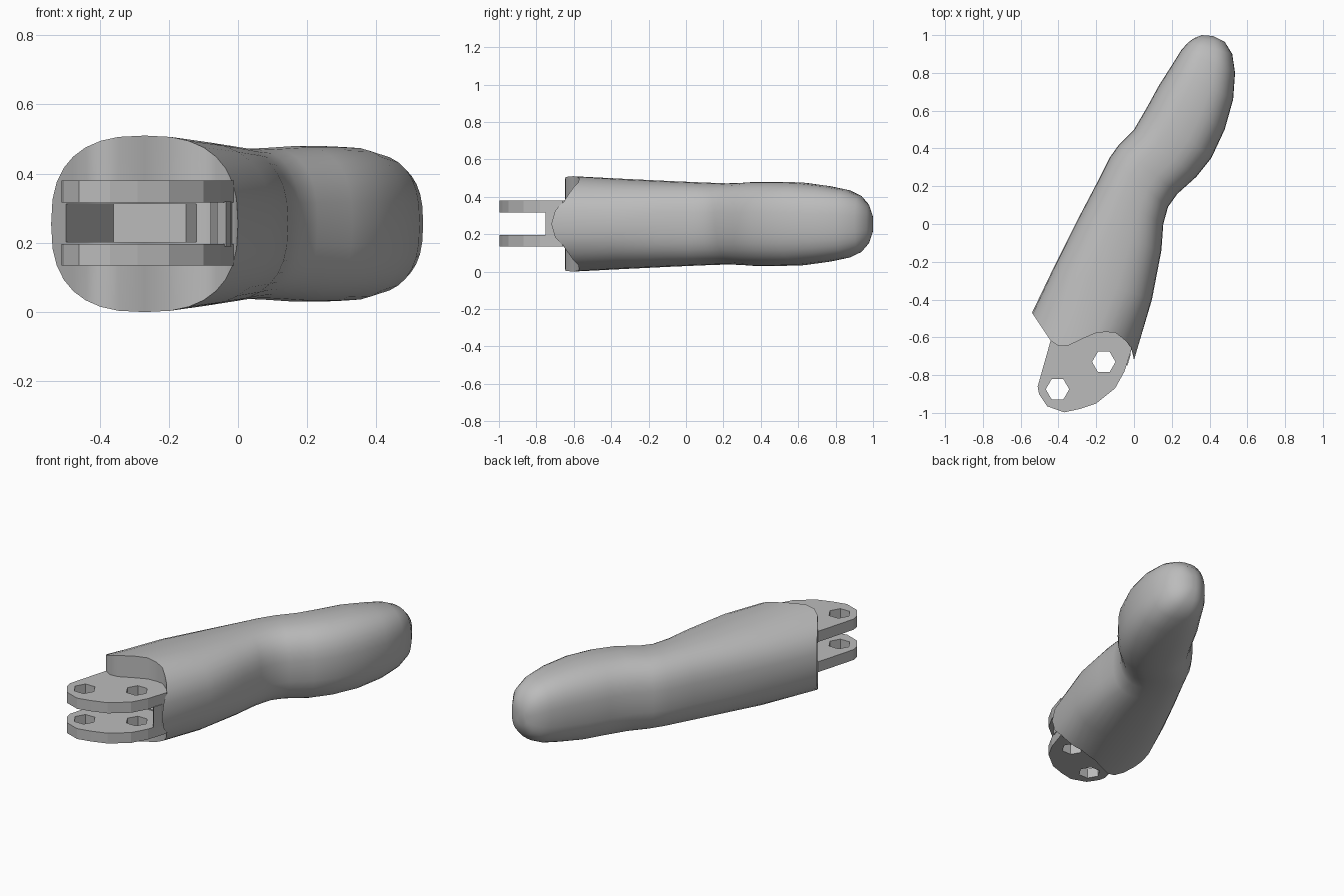
import bpy, bmesh, math
from mathutils import Vector

if "Cube" in bpy.data.objects:
    bpy.data.objects.remove(bpy.data.objects["Cube"])

MID = 0.255     # height of the symmetry plane
SIDES = 32

grey = bpy.data.materials.new("plain grey")
grey.use_nodes = True
grey.diffuse_color = (0.5, 0.5, 0.5, 1)
grey.node_tree.nodes["Principled BSDF"].inputs["Base Color"].default_value = (0.5, 0.5, 0.5, 1)


def finish(bm, name):
    bmesh.ops.recalc_face_normals(bm, faces=bm.faces)
    mesh = bpy.data.meshes.new(name)
    bm.to_mesh(mesh)
    bm.free()
    obj = bpy.data.objects.new(name, mesh)
    bpy.context.collection.objects.link(obj)
    mesh.materials.append(grey)
    return obj


def prism(name, outline, z0, z1):
    bm = bmesh.new()
    face = bm.faces.new([bm.verts.new((x, y, z0)) for x, y in outline])
    up = bmesh.ops.extrude_face_region(bm, geom=[face])["geom"]
    bmesh.ops.translate(bm, vec=(0, 0, z1 - z0),
                        verts=[v for v in up if isinstance(v, bmesh.types.BMVert)])
    return finish(bm, name)


def activate(obj):
    bpy.ops.object.select_all(action='DESELECT')
    obj.select_set(True)
    bpy.context.view_layer.objects.active = obj


def cut(obj, cutter):
    mod = obj.modifiers.new("cut", 'BOOLEAN')
    mod.operation, mod.solver, mod.object = 'DIFFERENCE', 'EXACT', cutter
    activate(obj)
    bpy.ops.object.modifier_apply(modifier=mod.name)
    bpy.data.objects.remove(cutter)


def wavy_end(x):
    """Depth of the curved front end at a given x."""
    pts = [(-.54, -.47), (-.44, -.62), (-.41, -.645), (-.37, -.65), (-.3, -.63), (-.25, -.59),
           (-.18, -.57), (-.1, -.575), (-.04, -.62), (-.012, -.66), (0, -.72)]
    for (xa, ya), (xb, yb) in zip(pts, pts[1:]):
        if x <= xb:
            return ya + (yb - ya) * (x - xa) / (xb - xa)
    return pts[-1][1]


# Finger body: rounded sections, each from a left edge to a right edge with a half height
sections = [((-.54, -.47), (0, -.72), .255),
            ((-.42, -.22), (.095, -.40), .24),
            ((-.3, .02), (.145, -.14), .228),
            ((-.2, .21), (.155, 0), .221),
            ((-.13, .35), (.18, .09), .217),
            ((-.08, .42), (.23, .16), .219),
            ((0, .5), (.33, .25), .225),
            ((.07, .62), (.41, .35), .225),
            ((.13, .73), (.48, .5), .222),
            ((.2, .84), (.525, .66), .204),
            ((.25, .92), (.535, .8), .182),
            ((.285, .96), (.52, .9), .152),
            ((.32, .985), (.48, .965), .105),
            ((.36, 1.0), (.42, .995), .045)]
bm = bmesh.new()
rings = []
for i, (a, b, h) in enumerate(sections):
    a, b = Vector(a), Vector(b)
    ring = []
    for k in range(SIDES):
        t = 2 * math.pi * k / SIDES
        c, s = math.cos(t), math.sin(t)
        p = (a + b) / 2 + (b - a) / 2 * math.copysign(abs(c) ** 0.78, c)
        if i == 0:
            p.y = wavy_end(p.x)
        ring.append(bm.verts.new((p.x, p.y, MID + h * math.copysign(abs(s) ** 0.78, s))))
    rings.append(ring)
for lo, hi in zip(rings, rings[1:]):
    for k in range(SIDES):
        n = (k + 1) % SIDES
        bm.faces.new((lo[k], lo[n], hi[n], hi[k]))
# Both ends are closed with upright strips
for ring in (rings[0], rings[-1]):
    for k in range(SIDES // 2):
        quad = [ring[k], ring[k + 1], ring[SIDES - k - 1], ring[-k]]
        bm.faces.new(list(dict.fromkeys(quad)))
body = finish(bm, "finger_body")

# Slot in the front end
cut(body, prism("slot_cutter", [(-.5, -.54), (-.36, -.3), (-.15, -.3), (-.12, -.58),
                                (-.03, -.71), (-.1, -.8), (-.5, -.8)], .203, .312))
activate(body)
bpy.ops.object.shade_smooth_by_angle(angle=math.radians(40))

# Two hinge plates with pin holes
plate = [(-.43, -.58), (-.445, -.63), (-.51, -.86), (-.503, -.9), (-.46, -.965), (-.37, -.997),
         (-.29, -.98), (-.2, -.95), (-.1, -.87), (-.05, -.78), (-.012, -.66), (-.04, -.58),
         (-.1, -.55), (-.25, -.55)]
for name, z0, z1 in (("lower", .135, .197), ("upper", .316, .38)):
    lug = prism(name + "_hinge_plate", plate, z0, z1)
    for cx, cy in ((-.405, -.875), (-.16, -.73)):
        hexagon = [(cx + .062 * math.cos(math.pi * k / 3), cy + .062 * math.sin(math.pi * k / 3))
                   for k in range(6)]
        cut(lug, prism("hole_cutter", hexagon, z0 - .05, z1 + .05))

# Web joining the plates at one side
prism("hinge_web", [(-.08, -.62), (-.06, -.72), (-.035, -.75), (-.02, -.7), (-.015, -.62)], .19, .32)
